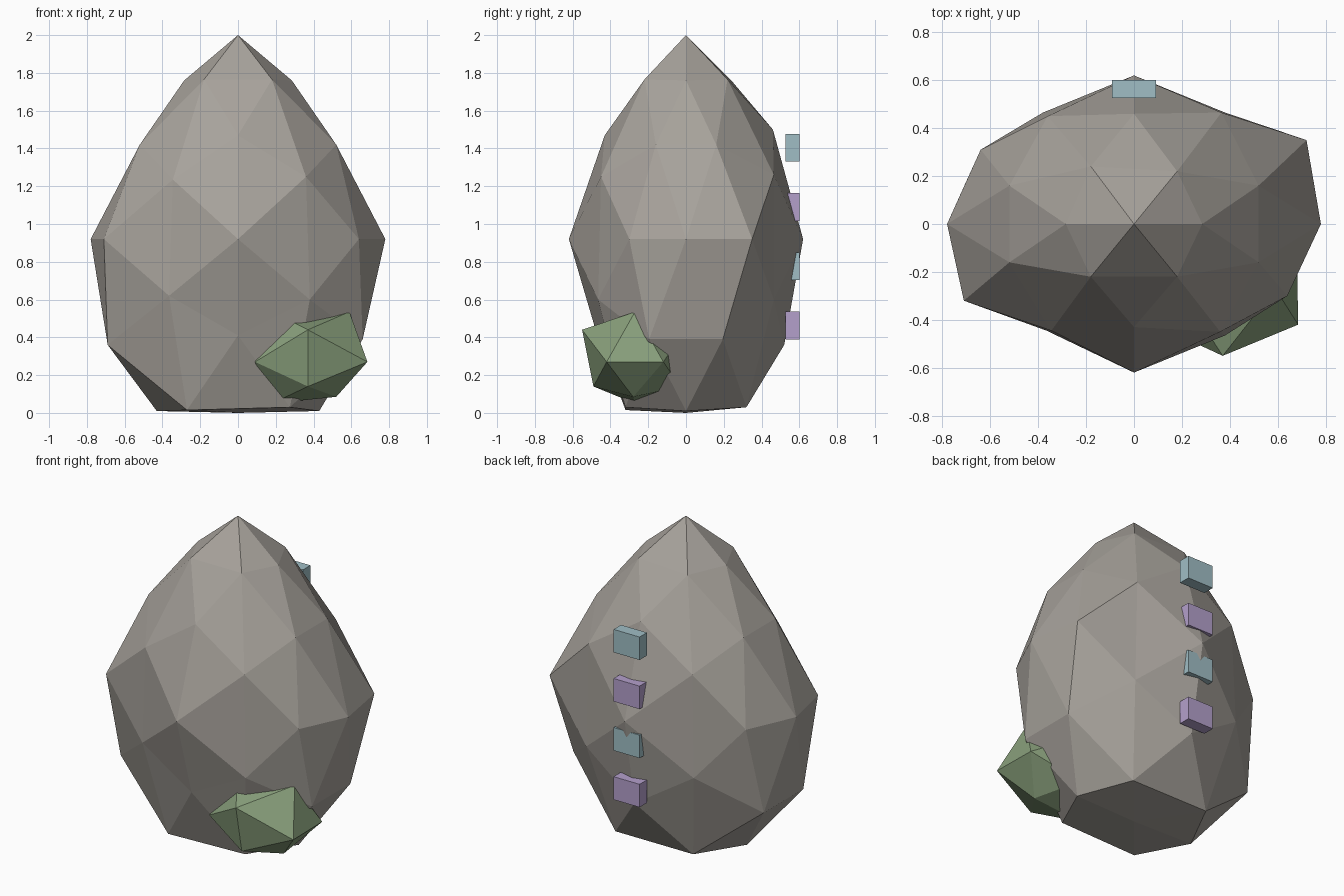
import bpy
import bmesh
from mathutils import Vector

cube = bpy.data.objects.get("Cube")
if cube:
    bpy.data.objects.remove(cube, do_unlink=True)


def material(name, rgb):
    mat = bpy.data.materials.new(name)
    mat.use_nodes = True
    mat.diffuse_color = (*rgb, 1)
    mat.node_tree.nodes["Principled BSDF"].inputs["Base Color"].default_value = (*rgb, 1)
    return mat


def finish(bm, name, mat):
    mesh = bpy.data.meshes.new(name)
    bmesh.ops.recalc_face_normals(bm, faces=bm.faces)
    bm.to_mesh(mesh)
    bm.free()
    mesh.materials.append(mat)
    obj = bpy.data.objects.new(name, mesh)
    bpy.context.collection.objects.link(obj)
    return obj


def mirrored_signs(p):
    xs = (1, -1) if p[0] else (1,)
    ys = (1, -1) if p[1] else (1,)
    return [(sx, sy) for sx in xs for sy in ys]


def faceted_stone(name, corners, chips, origin, mat):
    """Facet a unit sphere, shape it symmetrically, then shift single corners."""
    bm = bmesh.new()
    shaped = []
    for unit, place in corners:
        for sx, sy in mirrored_signs(unit):
            direction = Vector((unit[0] * sx, unit[1] * sy, unit[2])).normalized()
            spot = Vector((place[0] * sx, place[1] * sy, place[2])) + Vector(origin)
            shaped.append((bm.verts.new(direction), spot))
    bmesh.ops.convex_hull(bm, input=list(bm.verts))
    for vert, spot in shaped:
        vert.co = spot
    for chip in map(Vector, chips):
        nearest = min(bm.verts, key=lambda v: (v.co - chip).length)
        nearest.co = chip
    return finish(bm, name, mat)


def block(name, centre, size, mat):
    bm = bmesh.new()
    bmesh.ops.create_cube(bm, size=1)
    for v in bm.verts:
        v.co = Vector([c + s * k for c, s, k in zip(centre, size, v.co)])
    return finish(bm, name, mat)


grey = material("stone grey", (0.39, 0.365, 0.332))
green = material("moss green", (0.25, 0.35, 0.2))
blue = material("pale blue", (0.35, 0.515, 0.56))
purple = material("soft purple", (0.455, 0.35, 0.6))

# Main boulder: twice-divided icosahedron directions, egg-shaped
P = (1 + 5 ** 0.5) / 2
boulder_corners = [
    ((0, 0, 1), (0, 0, 2)),
    ((0, 0, -1), (0, 0, 0)),
    ((1, 0, 0), (.78, 0, .92)),
    ((0, 1, 0), (0, .62, .92)),
    ((P, 1, 0), (.68, .32, .92)),
    ((0, P, 1), (0, .445, 1.48)),
    ((0, P, -1), (0, .5, .38)),
    ((1, 0, P), (.285, 0, 1.76)),
    ((1, 0, -P), (.43, 0, .01)),
    ((1, P, P + 1), (.18, .22, 1.765)),
    ((1, P, -P - 1), (.275, .32, .03)),
    ((P, P + 1, 1), (.36, .45, 1.25)),
    ((P, P + 1, -1), (.38, .465, .6)),
    ((P + 1, 1, P), (.52, .16, 1.42)),
    ((P + 1, 1, -P), (.66, .195, .39)),
]
boulder_chips = [
    (-.71, -.32, .92), (.64, -.3, .92), (.72, .35, .92), (-.64, .31, .92),
    (0, -.43, 1.47), (0, .46, 1.5), (0, -.47, .41), (0, .52, .36),
    (-.18, .24, 1.76), (-.27, -.32, .015), (-.365, -.445, .62),
    (-.69, -.2, .36), (-.69, .2, .36), (-.345, -.445, 1.235), (.365, .465, 1.26),
]
faceted_stone("boulder", boulder_corners, boulder_chips, (0, 0, 0), grey)

# Small mossy stone: plain icosahedron, slightly irregular
moss_corners = [
    ((0, P, 1), (0, .26, .15)),
    ((0, P, -1), (0, .24, -.14)),
    ((P, 1, 0), (.3, .15, -.01)),
    ((1, 0, P), (.19, 0, .25)),
    ((1, 0, -P), (.16, 0, -.22)),
]
moss_chips = [
    (.37, -.55, .44), (.37, -.49, .14), (.59, -.27, .535), (.18, -.27, .05),
    (.685, -.42, .27), (.09, -.42, .27), (.52, -.28, .085),
]
faceted_stone("mossy_stone", moss_corners, moss_chips, (.38, -.27, .28), green)

# Column of marker blocks up the back
for i in range(4):
    block(f"back_marker_{i + 1}", (0, .563, .462 + i * .314), (.184, .075, .147),
          blue if i % 2 else purple)
